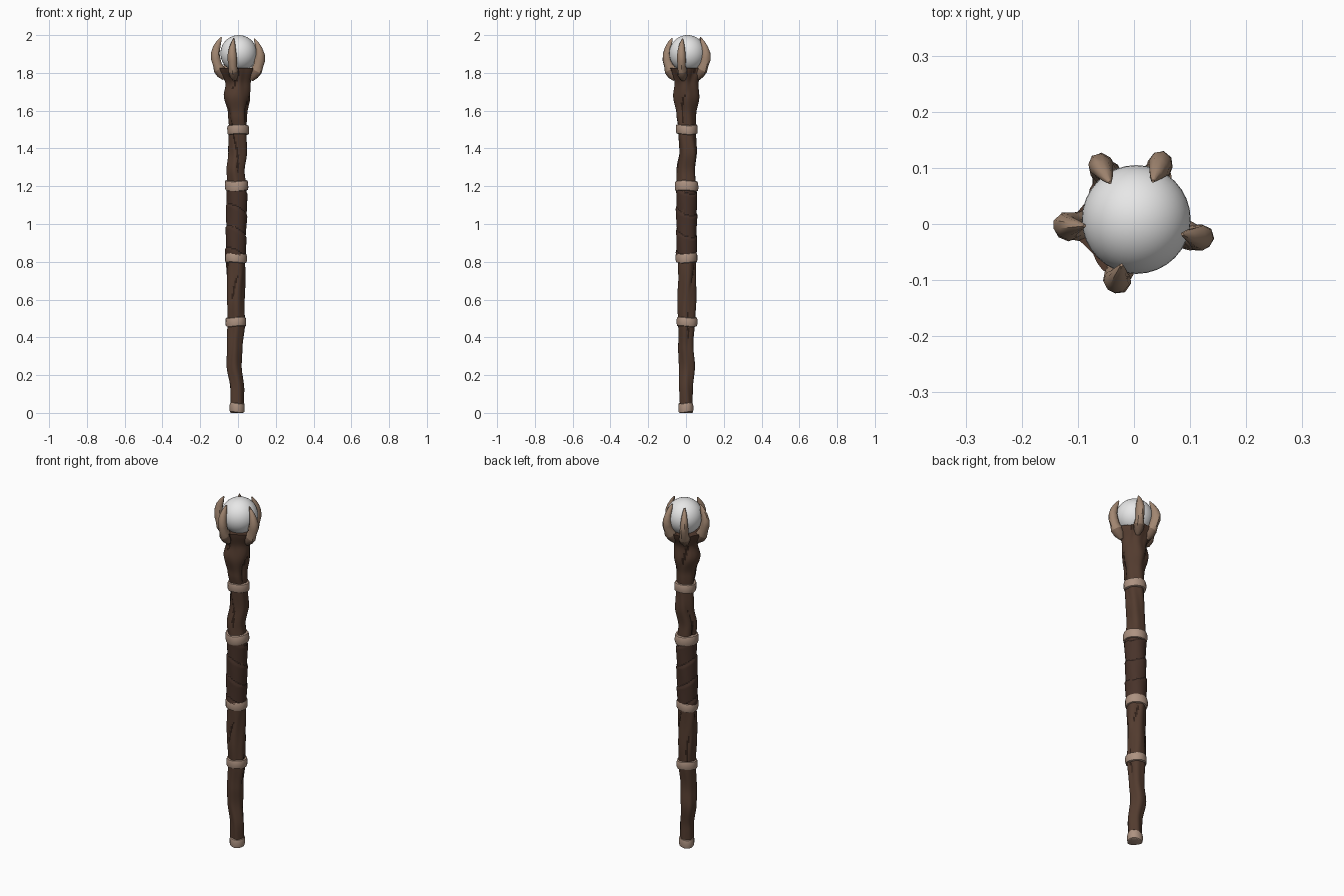
import bpy, bmesh, math
from math import sin, cos, pi, tau, radians
from mathutils import Vector

if "Cube" in bpy.data.objects:
    bpy.data.objects.remove(bpy.data.objects["Cube"])


def material(name, *rgb):
    m = bpy.data.materials.new(name)
    m.use_nodes = True
    colour = (*rgb, 1)
    m.diffuse_color = colour
    m.node_tree.nodes["Principled BSDF"].inputs["Base Color"].default_value = colour
    return m


wood = material("brown wood", .085, .044, .028)
crevice = material("dark crevice", .028, .014, .009)
leather = material("dark leather", .065, .033, .023)
seam = material("leather seam", .022, .012, .009)
bone = material("pale bone", .42, .29, .22)
claw_bone = material("tan claw", .36, .24, .165)
aged_bone = material("aged bone", .2, .125, .085)
orb_white = material("white orb", .8, .8, .8)


def finish(ob, angle=40):
    bpy.ops.object.select_all(action="DESELECT")
    ob.select_set(True)
    bpy.context.view_layer.objects.active = ob
    bpy.ops.object.shade_smooth_by_angle(angle=radians(angle))


def skin(name, rings, mats, rule=None, angle=40):
    """Skin closed rings of points; rule(i, k) picks the material of a face."""
    bm = bmesh.new()
    loops = [[bm.verts.new(p) for p in ring] for ring in rings]
    n = len(loops[0])
    for i, (low, high) in enumerate(zip(loops, loops[1:])):
        for k in range(n):
            j = (k + 1) % n
            f = bm.faces.new((low[k], low[j], high[j], high[k]))
            f.material_index = rule(i, k) if rule else 0
    bm.faces.new(loops[0][::-1])
    bm.faces.new(loops[-1])
    bmesh.ops.recalc_face_normals(bm, faces=bm.faces)
    mesh = bpy.data.meshes.new(name)
    bm.to_mesh(mesh)
    bm.free()
    for m in mats:
        mesh.materials.append(m)
    ob = bpy.data.objects.new(name, mesh)
    bpy.context.collection.objects.link(ob)
    finish(ob, angle)
    return ob


# Crooked centre line of the staff: height, x, y, radius
SPINE = [
    (0, -.005, 0, .034), (.12, -.005, 0, .036), (.25, -.021, .006, .041),
    (.35, -.017, 0, .04), (.48, -.01, .005, .045), (.6, -.012, .005, .048),
    (.82, -.012, .003, .048), (1.2, -.006, .003, .05), (1.28, -.012, 0, .048),
    (1.38, 0, .011, .048), (1.5, 0, .005, .046), (1.58, -.002, 0, .051),
    (1.68, -.006, 0, .071), (1.74, 0, .002, .066), (1.83, -.008, .002, .1),
]


def spine(z):
    for a, b in zip(SPINE, SPINE[1:]):
        if z <= b[0]:
            break
    t = min(1, max(0, (z - a[0]) / (b[0] - a[0])))
    t = t * t * (3 - 2 * t)
    return [p + (q - p) * t for p, q in zip(a[1:], b[1:])]


def around(z, n, radius):
    x, y, r = spine(z)
    return [(x + radius(r, a) * cos(a), y + radius(r, a) * sin(a), z)
            for a in (tau * k / n for k in range(n))]


# Claws: name, direction in degrees, reach
CLAWS = [("back_right", 120, .97), ("back_left", 66, .95), ("left", -12, 1.0),
         ("front", 253, .87), ("right", 182, 1.0)]


# Gnarled wooden shaft, splaying into a root under every claw
def crack(z, a):
    rough = min(1, .35 + max(0, z - .2) * 1.5)
    wave = sin(3 * a + 2 * sin(5 * z) + sin(13 * z))
    patch = .6 + .4 * sin(17 * z + 2 * a)
    return rough * patch * max(0, wave) ** 8


def shaft_radius(z, r, a):
    ridges = .05 * sin(5 * a + 3 * sin(4 * z)) + .035 * sin(2 * a + 19 * z)
    splay = min(1, max(0, (z - 1.6) / .2))
    root = max(max(0, cos(a - radians(d))) ** 5 for _, d, _ in CLAWS)
    return r * (1 + ridges * (1 - splay) - .13 * crack(z, a) - .25 * splay * (1 - root))


SIDES, RINGS, TOP = 36, 130, 1.825
heights = [.02 + (TOP - .02) * i / RINGS for i in range(RINGS + 1)]
skin("wooden_shaft",
     [around(z, SIDES, lambda r, a: shaft_radius(z, r, a)) for z in heights],
     [wood, crevice],
     lambda i, k: int(crack(heights[i], tau * (k + .5) / SIDES) > .5), 50)


# Leather grip wound round the middle in slanting overlapping turns
def turn(z, a):
    return ((z - .84) / .115 + .28 * sin(a + 1)) % 1


grip = [.83 + .36 * i / 50 for i in range(51)]
skin("leather_grip",
     [around(z, 28, lambda r, a: .052 + .005 * turn(z, a) + .001 * sin(4 * a + 25 * z))
      for z in grip],
     [leather, seam], lambda i, k: int(turn(grip[i], tau * (k + .5) / 28) < .06))


# Bone bands with rounded, slightly uneven rims
def band(name, middle, half, radius):
    rings = []
    for u, s in ((-1, .86), (-.9, .95), (-.5, 1), (.5, 1), (.9, .95), (1, .86)):
        ring = around(middle + u * half, 18,
                      lambda r, a: radius * s * (1 + .025 * sin(3 * a + 9 * middle)))
        rings.append([(x, y, max(0, z + .003 * sin(2 * k * tau / 18 + middle * 7)))
                      for k, (x, y, z) in enumerate(ring)])
    skin(name, rings, [bone], angle=35)


band("foot_cap", .027, .025, .04)
band("lower_band", .482, .024, .055)
band("grip_lower_band", .82, .025, .058)
band("grip_upper_band", 1.202, .027, .062)
band("upper_band", 1.5, .025, .058)

# Claws: distance out, height, half width
PATH = [(.07, 1.765, .012), (.084, 1.79, .027), (.099, 1.815, .03), (.109, 1.84, .025),
        (.118, 1.87, .027), (.121, 1.9, .024), (.114, 1.93, .019),
        (.101, 1.96, .012), (.088, 1.985, .003)]
for index, (name, degrees, reach) in enumerate(CLAWS):
    d = radians(degrees)
    out, side = Vector((cos(d), sin(d), 0)), Vector((-sin(d), cos(d), 0))
    rings = []
    for i, (dist, z, w) in enumerate(PATH):
        before, after = PATH[max(0, i - 1)], PATH[min(len(PATH) - 1, i + 1)]
        along = (out * (after[0] - before[0])
                 + Vector((0, 0, after[1] - before[1]))).normalized()
        normal = side.cross(along)
        middle = out * dist * reach + Vector((0, 0, z + .004 * sin(index * 2)))
        rings.append([middle + (side * cos(a) * .92 + normal * sin(a))
                      * w * (1 + .08 * sin(2 * a + i + index))
                      for a in (tau * k / 9 for k in range(9))])
    skin(name + "_claw", rings, [claw_bone, aged_bone], lambda i, k: int(i < 2), 45)

# Orb held by the claws
bpy.ops.mesh.primitive_uv_sphere_add(segments=32, ring_count=20, radius=.097,
                                     location=(.004, .008, 1.903))
orb = bpy.context.object
orb.name = "orb"
orb.data.materials.append(orb_white)
finish(orb)
